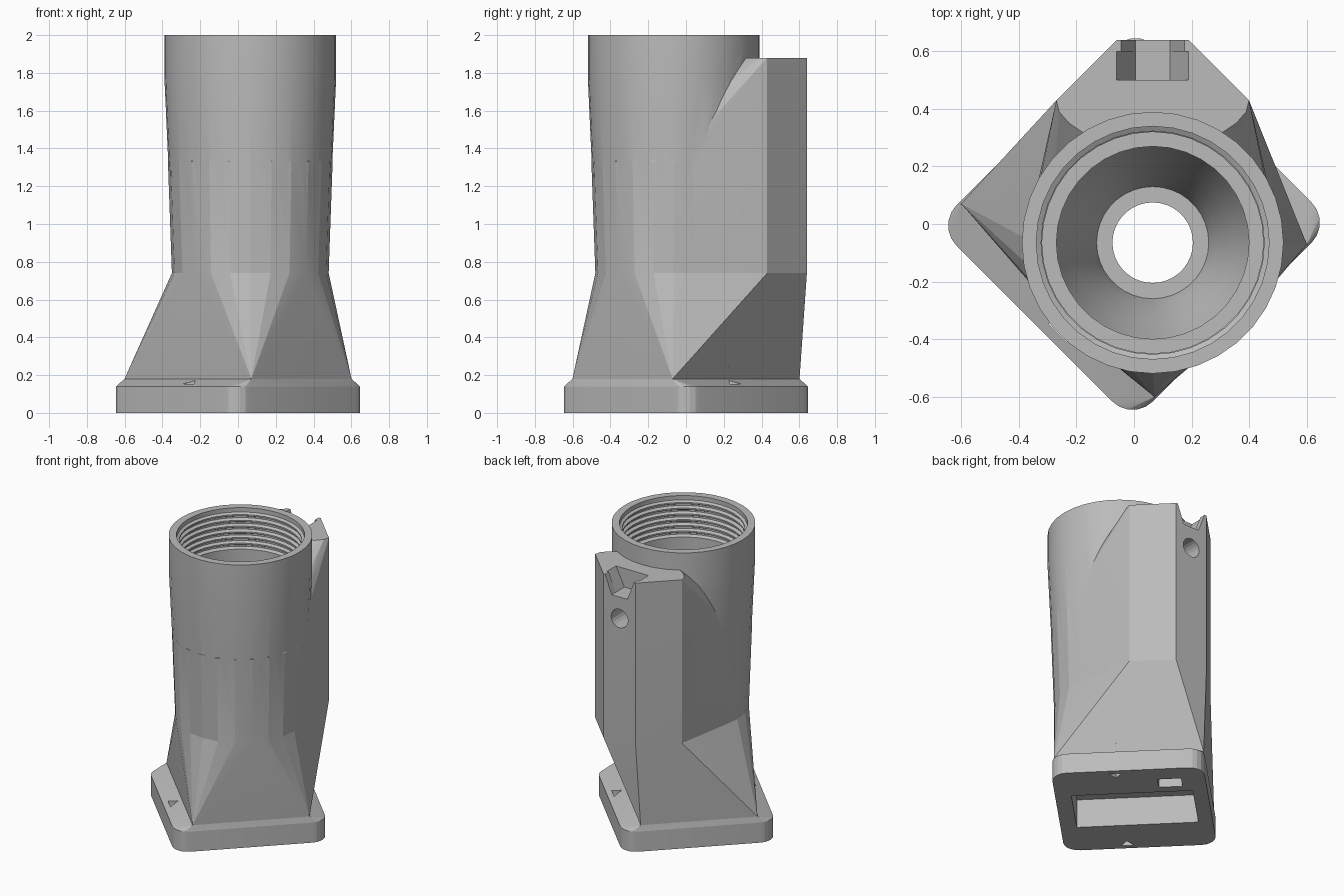
import bpy, bmesh, math
from mathutils import Vector

cube = bpy.data.objects.get("Cube")
if cube:
    bpy.data.objects.remove(cube, do_unlink=True)

CX, CY = 0.065, -0.065      # tube axis
S = math.sqrt(0.5)

grey = bpy.data.materials.new("plain_grey")
grey.use_nodes = True
colour = (0.5, 0.5, 0.5, 1)
grey.diffuse_color = colour
grey.node_tree.nodes["Principled BSDF"].inputs["Base Color"].default_value = colour


def make(name, bm):
    bmesh.ops.recalc_face_normals(bm, faces=bm.faces)
    mesh = bpy.data.meshes.new(name)
    bm.to_mesh(mesh)
    bm.free()
    mesh.materials.append(grey)
    ob = bpy.data.objects.new(name, mesh)
    bpy.context.collection.objects.link(ob)
    return ob


def hull(name, points):
    bm = bmesh.new()
    for p in points:
        bm.verts.new(p)
    res = bmesh.ops.convex_hull(bm, input=bm.verts)
    junk = {g for g in res["geom_interior"] + res["geom_unused"]
            if isinstance(g, bmesh.types.BMVert)}
    bmesh.ops.delete(bm, geom=list(junk), context="VERTS")
    bmesh.ops.dissolve_limit(bm, angle_limit=0.002, verts=bm.verts, edges=bm.edges)
    return make(name, bm)


def lathe(name, profile, n):
    bm = bmesh.new()
    rings = [[bm.verts.new(p) for p in circle(r, z, n)] for r, z in profile]
    for a, b in zip(rings, rings[1:]):
        for i in range(n):
            j = (i + 1) % n
            bm.faces.new((a[i], a[j], b[j], b[i]))
    bm.faces.new(rings[0])
    bm.faces.new(rings[-1])
    return make(name, bm)


def circle(r, z, n=24):
    return [Vector((CX + r * math.cos(2 * math.pi * i / n),
                    CY + r * math.sin(2 * math.pi * i / n), z)) for i in range(n)]


def diag(u, v, z):
    """Point in the frame of the base, turned by 45 degrees."""
    return Vector(((u + v) * S, (u - v) * S, z))


def diag_box(name, u0, u1, v0, v1, z0, z1):
    return hull(name, [diag(u, v, z) for u in (u0, u1) for v in (v0, v1) for z in (z0, z1)])


def rounded_base(z, u=0.49, v=0.483, r=0.1):
    pts = []
    for k in range(4):
        su, sv = ((1, 1), (-1, 1), (-1, -1), (1, -1))[k]
        for i in range(6):
            a = math.radians(90 * k + 18 * i)
            pts.append(diag(su * (u - r) + r * math.cos(a), sv * (v - r) + r * math.sin(a), z))
    return pts


def rail(z):
    half = [(0.125, 0.64), (0.335, 0.43), (0.325, 0.39), (0.29, 0.35), (0.23, 0.31)]
    return [Vector((CX + s * x, y, z)) for s in (-1, 1) for x, y in half]


def combine(target, other, operation):
    mod = target.modifiers.new(operation.lower(), "BOOLEAN")
    mod.operation = operation
    mod.solver = "EXACT"
    mod.object = other
    bpy.context.view_layer.objects.active = target
    bpy.ops.object.modifier_apply(modifier=mod.name)
    bpy.data.objects.remove(other, do_unlink=True)


# Solid parts: foot with sloped ledges, flared neck, rail and tube
foot_top = [diag(u, v, 0.18) for u in (-0.375, 0.375) for v in (-0.475, 0.475)]
body = hull("socket_body", rounded_base(0) + rounded_base(0.14) + foot_top)
waist = circle(0.415, 0.74) + rail(0.74)
combine(body, hull("flared_neck", foot_top + waist), "UNION")
combine(body, hull("back_rail", waist + circle(0.436, 1.33) + rail(1.88)), "UNION")
combine(body, lathe("tube", [(0.41, 0.9), (0.434, 1.32), (0.455, 1.78), (0.455, 2)], 36), "UNION")

# Threaded, stepped bore
bore = [(0.405, 2.1), (0.405, 1.97)]
for i in range(6):
    z = 1.96 - i * 0.04
    bore += [(0.388, z), (0.388, z - 0.01), (0.407, z - 0.02), (0.407, z - 0.03)]
bore += [(0.385, 1.72), (0.385, 0.95), (0.335, 0.95), (0.335, 0.8), (0.28, 0.65),
         (0.22, 0.5), (0.195, 0.4), (0.14, 0.4), (0.14, -0.1)]
combine(body, lathe("bore", bore, 36), "DIFFERENCE")

# Recesses in the underside
combine(body, diag_box("foot_pocket", -0.2, 0.2, -0.39, 0.38, -0.1, 0.2), "DIFFERENCE")
combine(body, diag_box("foot_notch", 0.26, 0.36, -0.33, -0.18, -0.1, 0.12), "DIFFERENCE")

# Triangular marks through both ledges
for s in (-1, 1):
    tri = [(0.40, 0.08), (0.455, 0.035), (0.455, 0.125)]
    mark = hull("ledge_mark", [diag(s * u, v, z) for u, v in tri for z in (-0.1, 0.25)])
    combine(body, mark, "DIFFERENCE")

# Notch and screw hole in the rail
for y0, y1, top in ((0.5, 0.6, 0.125), (0.59, 0.7, 0.11)):
    notch = hull("rail_notch", [(CX + s * w, y, z) for s in (-1, 1) for y in (y0, y1)
                                for w, z in ((top, 1.95), (top, 1.88), (0.06, 1.75))])
    combine(body, notch, "DIFFERENCE")
hole = hull("screw_hole", [(CX + 0.065 * math.cos(a), y, 1.6 + 0.065 * math.sin(a))
                           for a in [i * math.pi / 10 for i in range(20)] for y in (0.47, 0.7)])
combine(body, hole, "DIFFERENCE")

# Smooth only the finely divided round walls
bpy.ops.object.select_all(action="DESELECT")
body.select_set(True)
bpy.context.view_layer.objects.active = body
bpy.ops.object.shade_smooth_by_angle(angle=math.radians(11))
